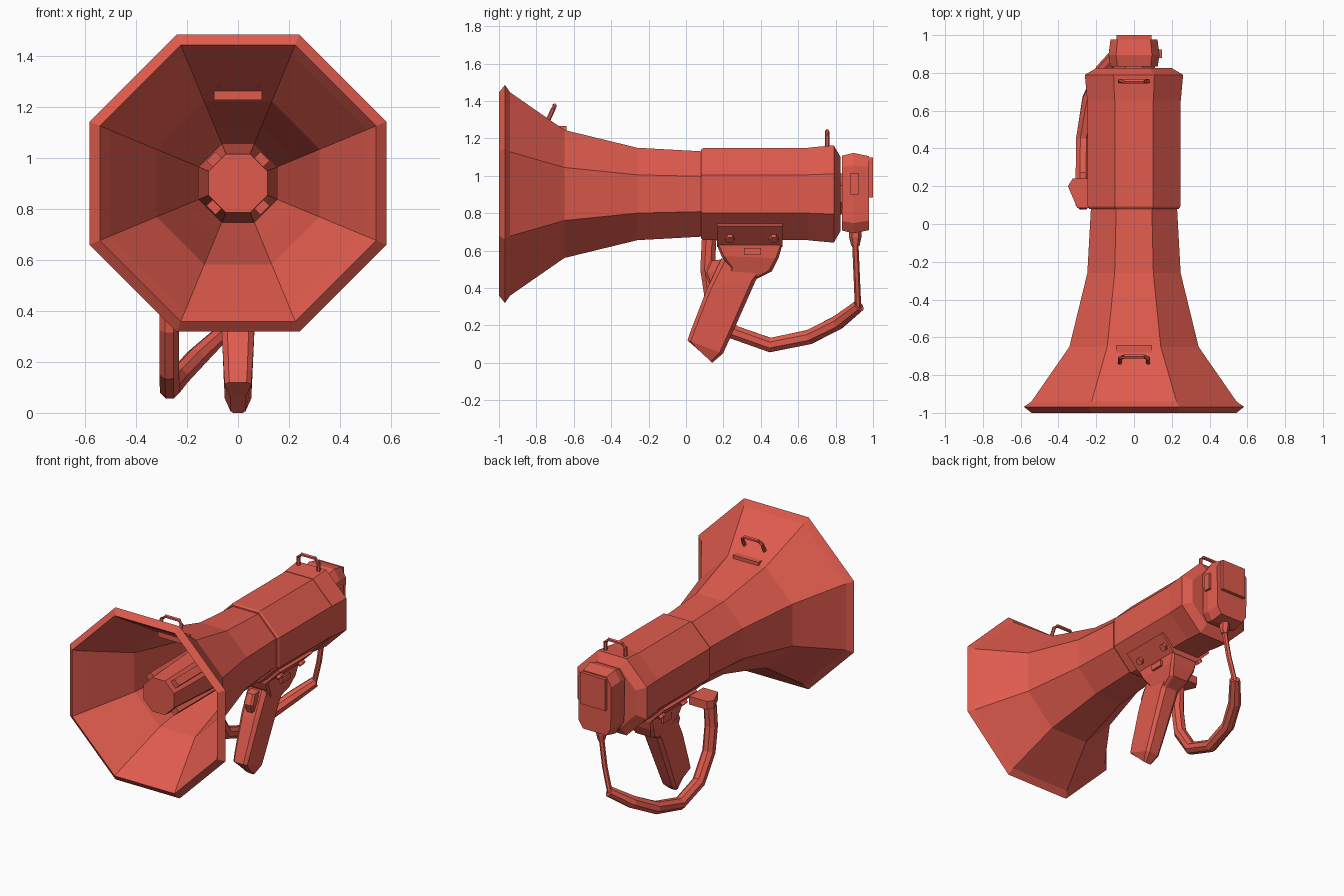
import bpy, bmesh, math
from mathutils import Vector, Matrix

if "Cube" in bpy.data.objects:
    bpy.data.objects.remove(bpy.data.objects["Cube"])

RED = bpy.data.materials.new("coral red")
RED.diffuse_color = (0.75, 0.105, 0.075, 1)
RED.use_nodes = True
RED.node_tree.nodes["Principled BSDF"].inputs["Base Color"].default_value = RED.diffuse_color
AXIS = 0.9025          # height of the horn axis


def loft(name, rings):
    """Skin a list of equal-length point rings and cap both ends."""
    bm = bmesh.new()
    rows = [[bm.verts.new(p) for p in ring] for ring in rings]
    n = len(rows[0])
    for a, b in zip(rows, rows[1:]):
        for i in range(n):
            j = (i + 1) % n
            bm.faces.new((a[i], a[j], b[j], b[i]))
    bm.faces.new(rows[0])
    bm.faces.new(rows[-1])
    bmesh.ops.recalc_face_normals(bm, faces=bm.faces)
    me = bpy.data.meshes.new(name)
    bm.to_mesh(me)
    bm.free()
    me.materials.append(RED)
    ob = bpy.data.objects.new(name, me)
    bpy.context.collection.objects.link(ob)
    return ob


def octagon(apothem, y):
    r = apothem / math.cos(math.pi / 8)
    angles = [math.pi / 8 + k * math.pi / 4 for k in range(8)]
    return [(r * math.cos(a), y, AXIS + r * math.sin(a)) for a in angles]


def turned(name, profile):
    return loft(name, [octagon(r, y) for r, y in profile])


def sweep(name, path, radii, sides=6):
    """Tube along a polyline, with one radius per point."""
    pts = [Vector(p) for p in path]
    rings = []
    for i, p in enumerate(pts):
        t = (pts[min(i + 1, len(pts) - 1)] - pts[max(i - 1, 0)]).normalized()
        ref = Vector((1, 0, 0)) if abs(t.x) < 0.8 else Vector((0, 1, 0))
        v = t.cross(ref).normalized()
        u = v.cross(t)
        rings.append([p + radii[i] * (u * math.cos(a) + v * math.sin(a))
                      for a in [(k + 0.5) * math.tau / sides for k in range(sides)]])
    return loft(name, rings)


def box(name, lo, hi):
    return loft(name, [[(lo[0], lo[1], z), (hi[0], lo[1], z),
                        (hi[0], hi[1], z), (lo[0], hi[1], z)] for z in (lo[2], hi[2])])


def grip_section(front, back, half, cut=0.35):
    """Chamfered rectangle between a front and a back point (y, z)."""
    f, b = Vector((0, *front)), Vector((0, *back))
    c = half * cut
    d = (b - f).normalized() * c
    out = []
    for x, p in ((-half + c, f), (half - c, f), (half, f + d), (half, b - d),
                 (half - c, b), (-half + c, b), (-half, b - d), (-half, f + d)):
        out.append(p + Vector((x, 0, 0)))
    return out


# Horn shell and front barrel, from the throat round the rim to the barrel
turned("horn", [(0.155, 0.0), (0.225, -0.26), (0.32, -0.65), (0.505, -0.945),
                (0.543, -1.0), (0.583, -0.968), (0.543, -0.94), (0.342, -0.65),
                (0.247, -0.26), (0.228, 0.085)])
turned("barrel", [(0.237, 0.08), (0.245, 0.092), (0.245, 0.655)])
turned("rear_housing", [(0.248, 0.655), (0.26, 0.79), (0.2, 0.825)])
turned("microphone_mount", [(0.11, 0.82), (0.11, 0.845)])

# Inner core with four diagonal ribs
turned("core", [(0.115, -0.85), (0.155, 0.02)])
for k in range(4):
    rib = box("core_rib", (-0.025, -0.81, 0.09), (0.025, 0.0, 0.15))
    rib.data.transform(Matrix.Translation((0, 0, AXIS)) @
                       Matrix.Rotation(math.pi / 4 + k * math.pi / 2, 4, 'Y'))

# Strap loops on top and the plate inside the horn
for name, y0, z0, y1, z1 in (("front_loop", -0.745, 1.28, -0.702, 1.375),
                             ("rear_loop", 0.755, 1.13, 0.755, 1.238)):
    low, top = [], []
    ym, zm = y0 + (y1 - y0) * 0.8, z0 + (z1 - z0) * 0.8
    sweep(name, [(-0.076, y0, z0), (-0.074, ym, zm), (-0.052, y1, z1),
                 (0.052, y1, z1), (0.074, ym, zm), (0.076, y0, z0)], [0.012] * 6)
box("horn_inner_plate", (-0.095, -0.72, 1.23), (0.095, -0.64, 1.265))

# Saddle bracket under the barrel
saddle = [(-0.2, 0.73), (-0.09, 0.62), (0.09, 0.62), (0.2, 0.73),
          (0.18, 0.745), (-0.18, 0.745)]
loft("saddle_bracket", [[(x, y, z) for x, z in saddle] for y in (0.165, 0.515)])
for s in (-1, 1):
    for y in (0.235, 0.47):
        sweep("saddle_bolt", [(s * 0.13, y, 0.68), (s * 0.155, y, 0.655)], [0.025] * 2)
    box("side_switch", (s * 0.05, 0.31, 0.575), (s * 0.112, 0.40, 0.615))

# Pistol grip: upper housing, handle and trigger
loft("grip_housing", [grip_section(*s) for s in (
    ((0.165, 0.63), (0.515, 0.63), 0.1, 0.1),
    ((0.19, 0.57), (0.495, 0.56), 0.095, 0.15),
    ((0.23, 0.51), (0.46, 0.49), 0.075, 0.25),
    ((0.22, 0.46), (0.38, 0.45), 0.06, 0.3))])
loft("handle", [grip_section(*s) for s in (
    ((0.19, 0.56), (0.42, 0.49), 0.07),
    ((0.11, 0.39), (0.375, 0.445), 0.068),
    ((0.025, 0.17), (0.235, 0.13), 0.056),
    ((0.008, 0.12), (0.198, 0.05), 0.052),
    ((0.065, 0.07), (0.14, 0.0), 0.03))])
loft("trigger", [grip_section(*s) for s in (
    ((0.13, 0.545), (0.25, 0.56), 0.03),
    ((0.10, 0.48), (0.22, 0.50), 0.035),
    ((0.125, 0.42), (0.22, 0.44), 0.03))])

# Microphone body, back plate and side button
outline = [(-0.095, -0.215), (0.095, -0.215), (0.13, -0.16), (0.135, 0.15),
           (0.095, 0.215), (-0.095, 0.215), (-0.135, 0.15), (-0.13, -0.16)]
loft("microphone", [[(x * s, y, 0.907 + z * s) for x, z in outline]
                    for y, s in ((0.835, 0.93), (0.895, 1.0), (0.978, 0.92))])
box("microphone_plate", (-0.093, 0.96, 0.885), (0.093, 1.0, 1.098))
box("microphone_button", (0.12, 0.88, 0.90), (0.147, 0.925, 1.015))
sweep("cord_socket", [(0, 0.905, 0.71), (0, 0.905, 0.67), (0, 0.906, 0.625)],
      [0.033, 0.033, 0.022])

# Thin cord and thick carrying strap, hanging to the left side
sweep("cord", [(0, 0.905, 0.64), (-0.03, 0.913, 0.46), (-0.075, 0.92, 0.29)], [0.017] * 3)
strap = [(-0.265, 0.125, 0.69), (-0.27, 0.115, 0.50), (-0.27, 0.14, 0.33),
         (-0.27, 0.25, 0.165), (-0.268, 0.45, 0.095), (-0.235, 0.66, 0.138),
         (-0.165, 0.81, 0.215), (-0.07, 0.925, 0.305)]
sweep("strap", strap, [0.042] * 7 + [0.034], 8)
clip = [(-0.19, 0.085), (-0.3, 0.085), (-0.35, 0.2), (-0.325, 0.24), (-0.19, 0.24)]
loft("strap_clip", [[(x, y, z) for x, y in clip] for z in (0.665, 0.72)])
